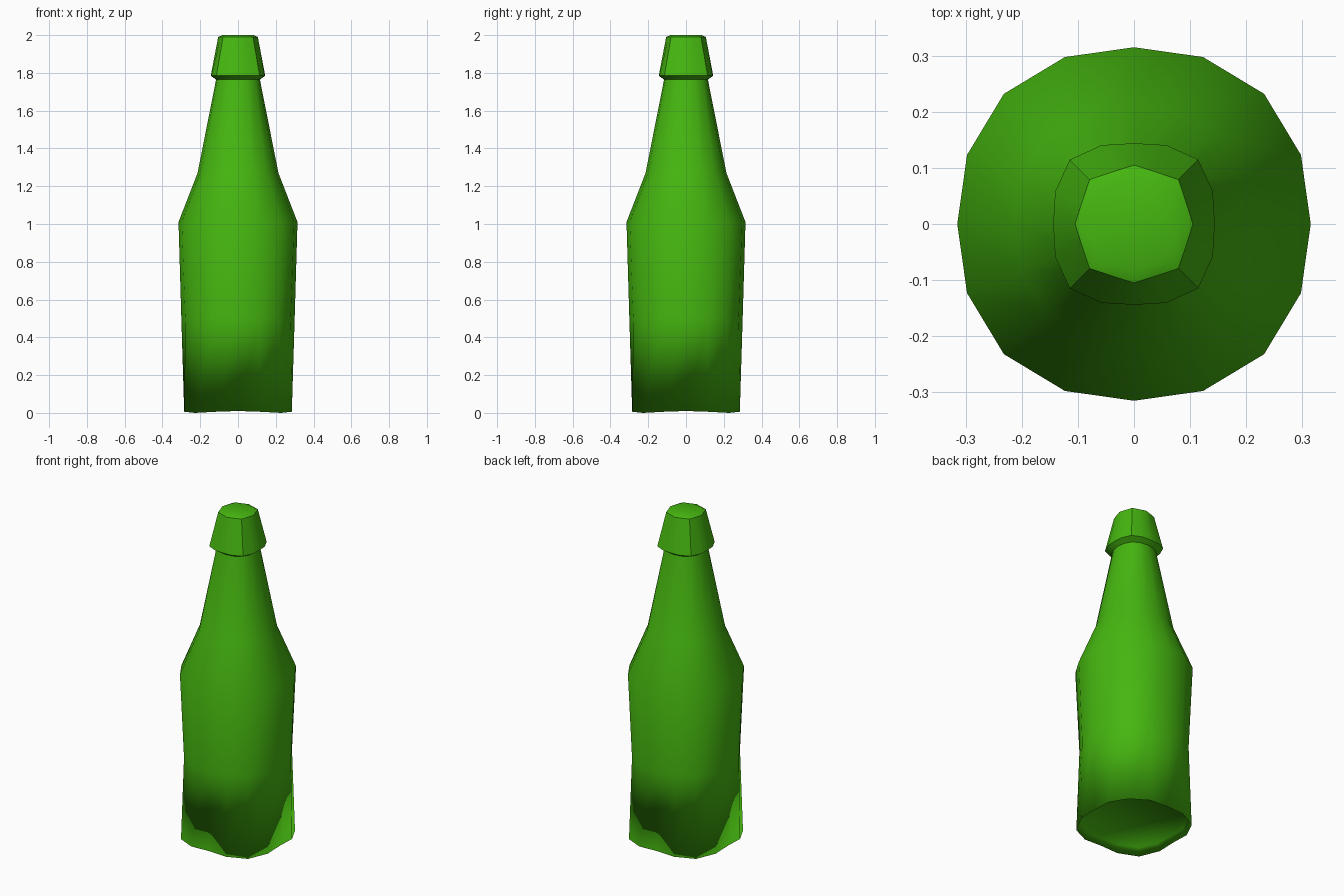
import bpy, bmesh, math

if "Cube" in bpy.data.objects:
    bpy.data.objects.remove(bpy.data.objects["Cube"])

green = bpy.data.materials.new("green")
green.diffuse_color = (0.06, 0.47, 0.005, 1)
green.use_nodes = True
green.node_tree.nodes["Principled BSDF"].inputs["Base Color"].default_value = green.diffuse_color


def ring(bm, axis, mid, diag, z, drop=0.0):
    """16-sided ring: radii on the axes, between, and on the diagonals."""
    verts = []
    for i in range(16):
        a = math.tau * i / 16
        r = axis if i % 4 == 0 else diag if i % 4 == 2 else mid
        zz = z - (drop if i % 4 == 2 else drop * 0.4 if i % 2 else 0)
        verts.append(bm.verts.new((r * math.cos(a), r * math.sin(a), zz)))
    return verts


def lathe(name, profile, cap_start=False, cap_end=False):
    bm = bmesh.new()
    rings = [ring(bm, *p) for p in profile]
    for lo, hi in zip(rings, rings[1:]):
        for i in range(16):
            j = (i + 1) % 16
            bm.faces.new((lo[i], lo[j], hi[j], hi[i]))
    if cap_start:
        bm.faces.new(rings[0][::-1])
    if cap_end:
        bm.faces.new(rings[-1])
    for f in bm.faces:
        f.smooth = True
    me = bpy.data.meshes.new(name)
    bm.to_mesh(me)
    bm.free()
    me.materials.append(green)
    ob = bpy.data.objects.new(name, me)
    bpy.context.collection.objects.link(ob)
    return ob


# Body: recessed squarish base blending to a round shoulder and neck
lathe("bottle_body", [
    (0.265, 0.285, 0.300, 0.045),
    (0.285, 0.308, 0.322, 0.010, 0.010),
    (0.300, 0.302, 0.305, 0.50),
    (0.315, 0.322, 0.328, 1.01),
    (0.214, 0.217, 0.220, 1.27),
    (0.116, 0.119, 0.123, 1.765),
], cap_start=True)

# Cap: flared lip, tapering to an eight-sided top with a small bevel
cap = lathe("bottle_cap", [
    (0.116, 0.119, 0.123, 1.765),
    (0.144, 0.152, 0.162, 1.785),
    (0.105, 0.1005, 0.112, 1.99),
    (0.083, 0.080, 0.090, 2.0),
], cap_end=True)
bpy.context.view_layer.objects.active = cap
cap.select_set(True)
bpy.ops.object.shade_smooth_by_angle(angle=math.radians(35))
